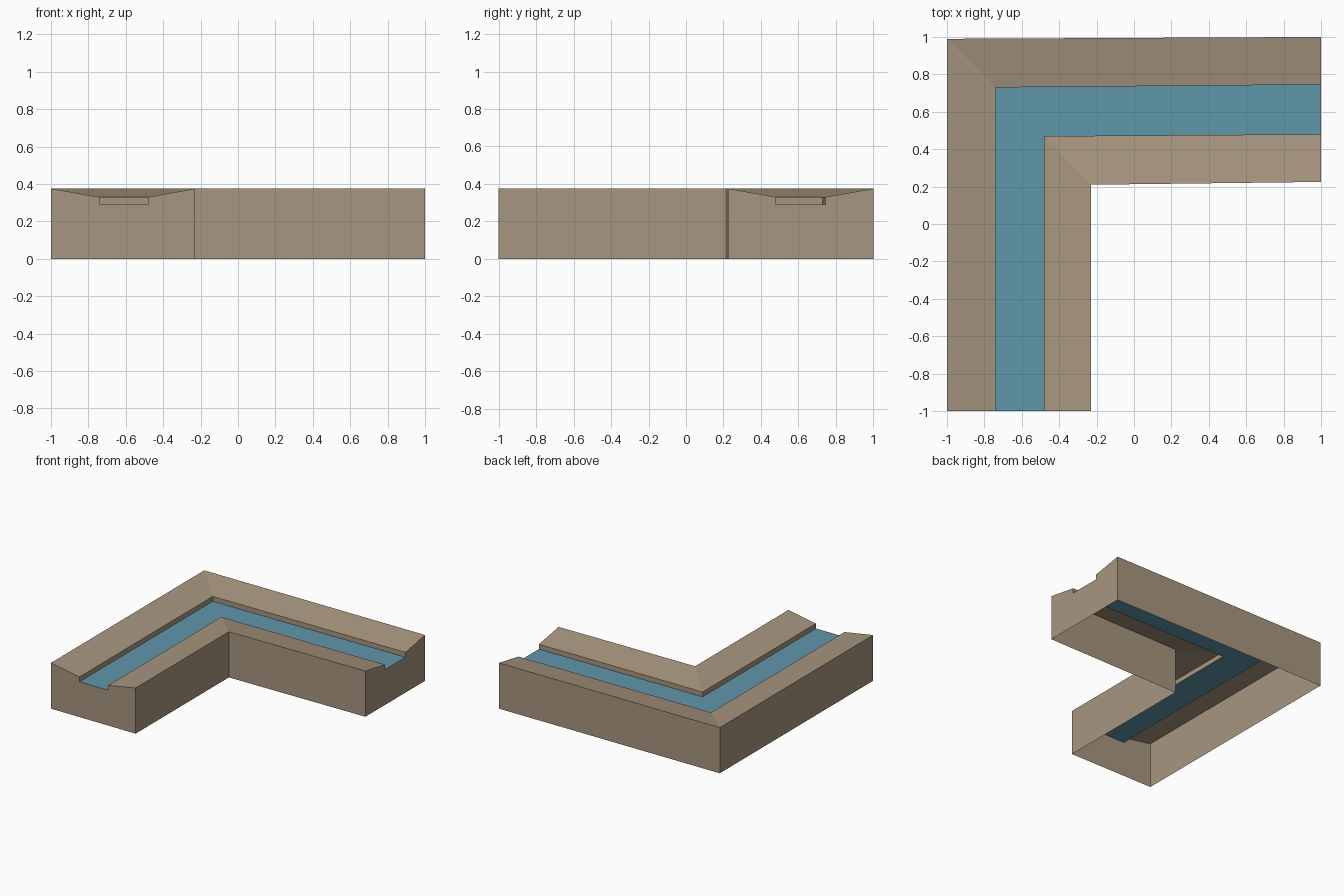
import bpy
import bmesh

if "Cube" in bpy.data.objects:
    bpy.data.objects.remove(bpy.data.objects["Cube"], do_unlink=True)


def make_material(name, color):
    mat = bpy.data.materials.new(name)
    mat.use_nodes = True
    mat.diffuse_color = color
    bsdf = mat.node_tree.nodes["Principled BSDF"]
    bsdf.inputs["Base Color"].default_value = color
    bsdf.inputs["Roughness"].default_value = 0.9
    return mat


earth = make_material("earth_brown", (0.39, 0.305, 0.215, 1))
water = make_material("water_blue", (0.117, 0.31, 0.40, 1))

# Cross-section, outer to inner: x, corner y, far end y, height
profile = [
    (-1.00, 0.99, 1.000, 0.00),
    (-1.00, 0.99, 1.000, 0.375),
    (-0.74, 0.73, 0.745, 0.33),
    (-0.74, 0.73, 0.745, 0.29),
    (-0.48, 0.47, 0.480, 0.29),
    (-0.48, 0.47, 0.480, 0.33),
    (-0.23, 0.21, 0.225, 0.375),
    (-0.23, 0.21, 0.225, 0.00),
]
WATER_STRIP = 3


def sweep(name, points, mat, strips, capped):
    """Sweep the section round the mitred corner, open underneath."""
    bm = bmesh.new()
    rings = [
        [bm.verts.new((x, -1, z)) for x, yc, ye, z in points],
        [bm.verts.new((x, yc, z)) for x, yc, ye, z in points],
        [bm.verts.new((1, ye, z)) for x, yc, ye, z in points],
    ]
    for a, b in zip(rings, rings[1:]):
        for i in strips:
            bm.faces.new((a[i], a[i + 1], b[i + 1], b[i]))
    if capped:
        bm.faces.new(rings[0][::-1])
        bm.faces.new(rings[2])
    loose = [v for v in bm.verts if not v.link_faces]
    bmesh.ops.delete(bm, geom=loose, context="VERTS")
    mesh = bpy.data.meshes.new(name)
    bm.to_mesh(mesh)
    bm.free()
    mesh.materials.append(mat)
    obj = bpy.data.objects.new(name, mesh)
    bpy.context.collection.objects.link(obj)
    return obj


# Banks, side walls and end walls
bank_strips = [i for i in range(len(profile) - 1) if i != WATER_STRIP]
sweep("river_banks", profile, earth, bank_strips, True)

# Water surface in the channel
sweep("water_surface", profile, water, [WATER_STRIP], False)
